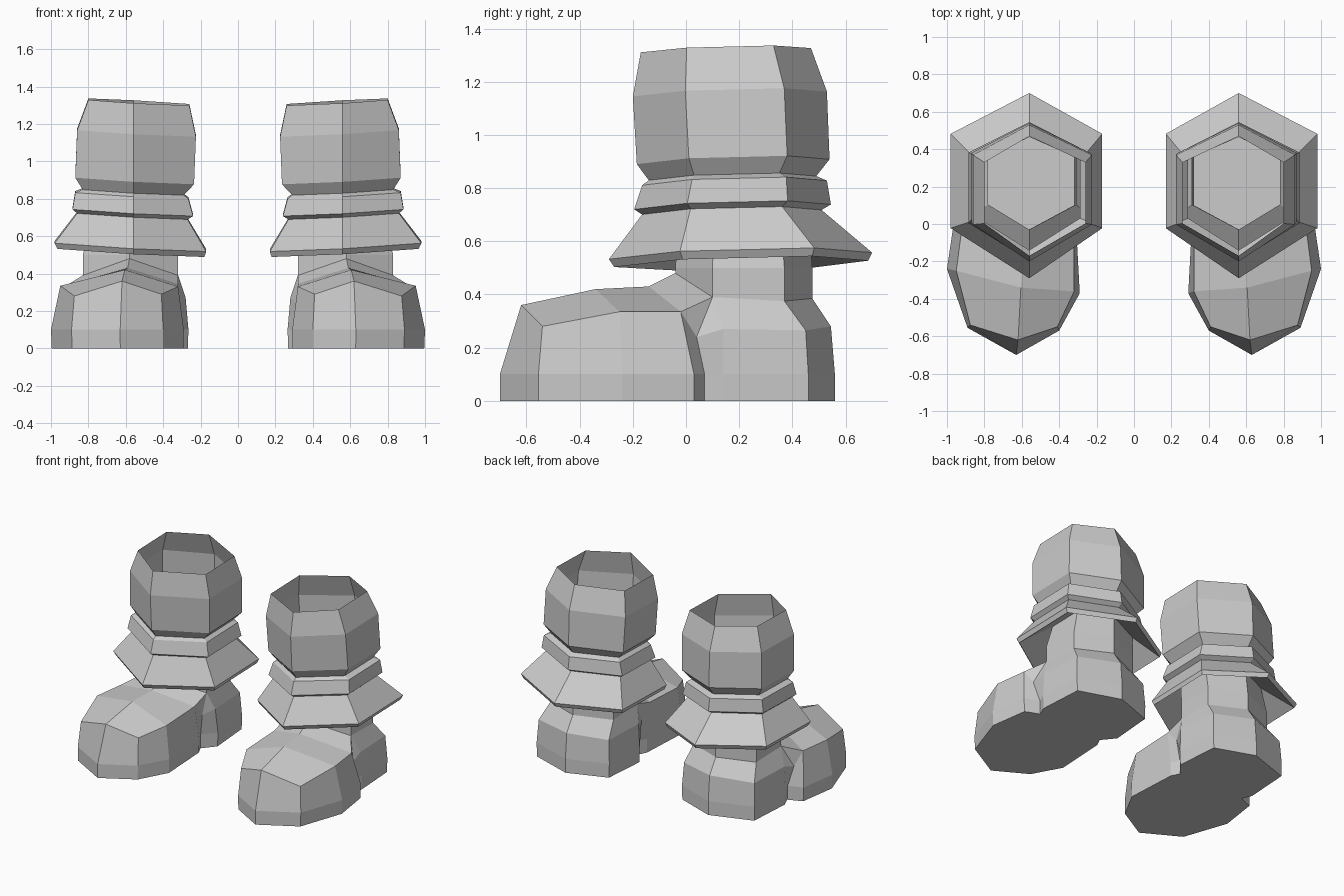
import bpy, bmesh

if "Cube" in bpy.data.objects:
    bpy.data.objects.remove(bpy.data.objects["Cube"])

CX = 0.57  # centre line of the right-hand boot


def finish(name, bm):
    """Turn a bmesh into a flat-shaded object mirrored across x = 0."""
    bmesh.ops.recalc_face_normals(bm, faces=bm.faces)
    me = bpy.data.meshes.new(name)
    bm.to_mesh(me)
    bm.free()
    ob = bpy.data.objects.new(name, me)
    bpy.context.collection.objects.link(ob)
    m = ob.modifiers.new("Mirror", 'MIRROR')
    m.use_mirror_merge = False
    return ob


def hexagon(z, yf, yb, x0, x1, tilt=1.0):
    """Six-sided ring, points at front and back, slightly tilted."""
    ya, yc = yf + 0.27 * (yb - yf), yf + 0.78 * (yb - yf)
    pts = [(CX - 0.01, yf), (x1, ya), (x1, yc), (CX - 0.01, yb), (x0, yc), (x0, ya)]
    return [(x, y, z + tilt * (0.055 * (x - CX) + 0.025 * (y - 0.18))) for x, y in pts]


def bridge(bm, a, b):
    n = len(a)
    for i in range(n):
        j = (i + 1) % n
        bm.faces.new((a[i], a[j], b[j], b[i]))


# ankle ring shared by shaft and foot: front, right 1, right 2, back, left 2, left 1
ANKLE = [(0.58, -0.04, 0.48), (0.83, 0.10, 0.39), (0.82, 0.37, 0.375),
         (0.57, 0.475, 0.385), (0.32, 0.37, 0.375), (0.32, 0.10, 0.39)]

# shaft, collar band, flared skirt and ankle: open tube of hexagon rings
profile = [
    (1.32, -0.17, 0.47, 0.26, 0.80),
    (1.155, -0.20, 0.53, 0.225, 0.86),
    (0.90, -0.185, 0.54, 0.235, 0.87),
    (0.838, -0.14, 0.49, 0.29, 0.83),
    (0.82, -0.165, 0.53, 0.265, 0.87),
    (0.73, -0.195, 0.545, 0.24, 0.885),
    (0.71, -0.165, 0.51, 0.27, 0.86),
    (0.545, -0.29, 0.70, 0.17, 0.98),
    (0.515, -0.27, 0.685, 0.18, 0.965),
    (0.66, -0.03, 0.465, 0.31, 0.78),
]
bm = bmesh.new()
rings = [[bm.verts.new(p) for p in hexagon(*r)] for r in profile]
rings.append([bm.verts.new(p) for p in
              [(0.58, -0.04, 0.50)] + [(x, y, 0.50) for x, y, z in ANKLE[1:]]])
rings.append([bm.verts.new(p) for p in ANKLE])
for a, b in zip(rings, rings[1:]):
    bridge(bm, a, b)
finish("boot_shaft", bm)

# foot outline at the sole, from the toe tip round the outer side and back
sole = [(0.63, -0.70), (0.89, -0.555), (1.0, -0.24), (0.96, 0.03), (0.86, 0.07),
        (0.89, 0.14), (0.87, 0.46), (0.57, 0.56), (0.29, 0.46), (0.265, 0.15),
        (0.34, 0.06), (0.31, 0.0), (0.29, -0.37), (0.40, -0.57)]
# matching upper edge of the side wall
upper = [(0.62, -0.62, 0.36), (0.875, -0.54, 0.28), (0.95, -0.25, 0.335),
         (0.92, -0.02, 0.335), (0.89, 0.04, 0.24), (0.88, 0.14, 0.27),
         (0.86, 0.45, 0.265), (0.57, 0.545, 0.28), (0.30, 0.45, 0.265),
         (0.28, 0.14, 0.27), (0.32, 0.05, 0.25), (0.32, -0.04, 0.345),
         (0.32, -0.36, 0.33), (0.41, -0.55, 0.29)]
bm = bmesh.new()
low = [bm.verts.new((CX + (x - CX) * 0.99, y, 0.0)) for x, y in sole]
mid = [bm.verts.new((x, y, 0.10)) for x, y in sole]
top = [bm.verts.new(p) for p in upper]
bridge(bm, low, mid)
bridge(bm, mid, top)
bm.faces.new(low)

# top of the foot: instep ridge, cheeks and heel, both sides
ank = [bm.verts.new(p) for p in ANKLE]
c2 = bm.verts.new((0.605, -0.34, 0.42))
c3 = bm.verts.new((0.59, -0.14, 0.43))
for s in (1, -1):
    t = [top[(s * i) % 14] for i in range(8)]
    a = [ank[(s * i) % 6] for i in range(4)]
    for f in ((t[0], t[1], t[2], c2), (c2, t[2], t[3], c3), (c3, t[3], a[1], a[0]),
              (t[3], t[4], a[1]), (t[4], t[5], a[1]),
              (t[5], t[6], a[2], a[1]), (t[6], t[7], a[3], a[2])):
        bm.faces.new(f)
finish("boot_foot", bm)
